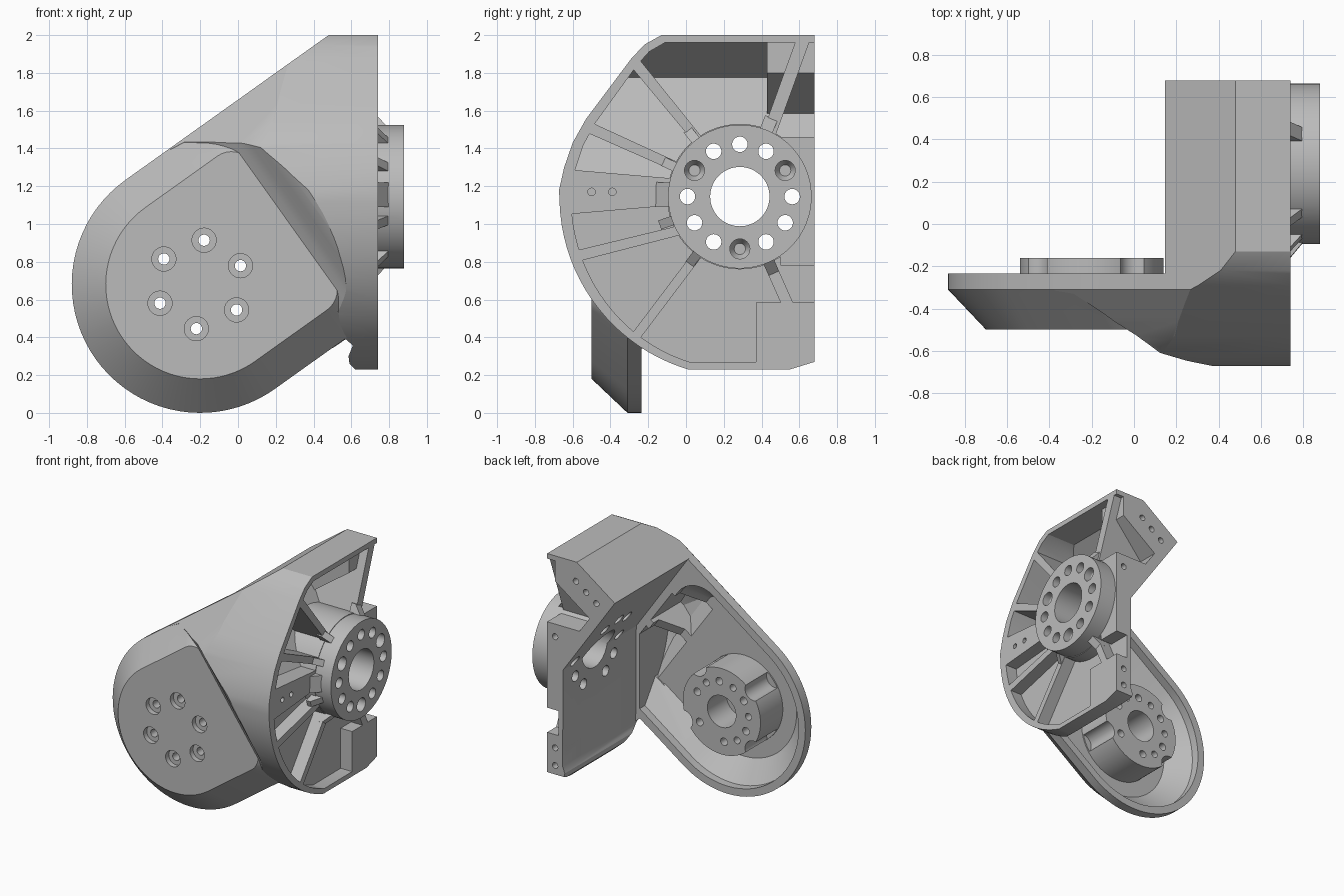
import bpy, bmesh, math

old = bpy.data.objects.get("Cube")
if old:
    bpy.data.objects.remove(old, do_unlink=True)

grey = bpy.data.materials.new("machined_grey")
grey.use_nodes = True
grey.diffuse_color = (0.5, 0.5, 0.5, 1)
grey.node_tree.nodes["Principled BSDF"].inputs["Base Color"].default_value = (0.5, 0.5, 0.5, 1)

# Arm axes: u runs along the tilted arm, v across it
TILT = math.radians(35.5)
C, S = math.cos(TILT), math.sin(TILT)
PLANES = {
    "xz": lambda p, q, h: (p, h, q),
    "yz": lambda p, q, h: (h, p, q),
    "uv": lambda p, q, h: (C * p - S * q, h, S * p + C * q),
    "uy": lambda p, q, h: (C * p - S * h, q, S * p + C * h),
    "vy": lambda p, q, h: (C * h - S * p, q, S * h + C * p),
}


def uv(u, v):
    return (C * u - S * v, S * u + C * v)


def loft(name, plane, *loops):
    """Solid through matching outlines, each given as (points, height)."""
    bm = bmesh.new()
    rings = [[bm.verts.new(PLANES[plane](p, q, h)) for p, q in pts] for pts, h in loops]
    bm.faces.new(rings[0])
    bm.faces.new(rings[-1])
    n = len(rings[0])
    for a, b in zip(rings, rings[1:]):
        for i in range(n):
            j = (i + 1) % n
            bm.faces.new((a[i], a[j], b[j], b[i]))
    bmesh.ops.recalc_face_normals(bm, faces=bm.faces)
    mesh = bpy.data.meshes.new(name)
    bm.to_mesh(mesh)
    bm.free()
    mesh.materials.append(grey)
    obj = bpy.data.objects.new(name, mesh)
    bpy.context.scene.collection.objects.link(obj)
    return obj


def prism(name, plane, pts, a, b):
    return loft(name, plane, (pts, a), (pts, b))


def arc(cx, cy, r, a, b, n):
    return [(cx + r * math.cos(math.radians(a + (b - a) * i / n)),
             cy + r * math.sin(math.radians(a + (b - a) * i / n))) for i in range(n + 1)]


def rod(plane, cx, cy, r, a, b, n=32):
    return prism("rod", plane, arc(cx, cy, r, 0, 360, n)[:-1], a, b)


def combine(obj, tool, how):
    mod = obj.modifiers.new("combine", "BOOLEAN")
    mod.operation, mod.object, mod.solver = how, tool, "EXACT"
    bpy.context.view_layer.objects.active = obj
    bpy.ops.object.modifier_apply(modifier=mod.name)
    bpy.data.objects.remove(tool, do_unlink=True)


def cut(obj, *tools):
    for t in tools:
        combine(obj, t, "DIFFERENCE")


def add(obj, *tools):
    for t in tools:
        combine(obj, t, "UNION")


def keep(obj, *tools):
    for t in tools:
        combine(obj, t, "INTERSECT")


def box(y0, y1, z0, z1, x0=0, x1=1):
    return prism("box", "yz", [(y0, z0), (y1, z0), (y1, z1), (y0, z1)], x0, x1)


def rib(y0, z0, y1, z1, w0, w1, x0=0, x1=1):
    d = math.hypot(y1 - y0, z1 - z0)
    ny, nz = -(z1 - z0) / d / 2, (y1 - y0) / d / 2
    pts = [(y0 + ny * w0, z0 + nz * w0), (y0 - ny * w0, z0 - nz * w0),
           (y1 - ny * w1, z1 - nz * w1), (y1 + ny * w1, z1 + nz * w1)]
    return prism("rib", "yz", pts, x0, x1)


# Rounded arm outline
AU, AV = 0.232, 0.67


def arm_outline(r, end, rc):
    return (arc(AU, AV, r, 90, 270, 40)
            + arc(end - rc, AV - r + rc, rc, 270, 360, 8)
            + arc(end - rc, AV + r - rc, rc, 0, 90, 8))


big, small = arm_outline(0.68, 1.01, 0.31), arm_outline(0.5, 0.83, 0.13)
bracket = loft("bracket", "uv", (big, -0.235), (big, -0.31), (small, -0.5))
keep(bracket, box(-2, 2, -1, 3, -2, 0.74))

# Side housing: plate outline swept across, trimmed by a flowing front
HY, HZ = 0.285, 1.145
side = [(-0.13, 2), (-0.22, 1.95), (-0.29, 1.875), (-0.53, 1.555), (-0.6, 1.43),
        (-0.645, 1.3), (-0.672, 1.18)]
side += arc(HY, HZ, 0.955, 182, 254, 20) + [(0.55, 0.23), (0.68, 0.27), (0.68, 2)]
inner = [(0.8 if y > 0.5 else 0.1 + (y - 0.1) * 0.92, 1.115 + (z - 1.115) * 0.955) for y, z in side]
corner = uv(1.144, 1.35)
housing = prism("housing", "xz", [corner, (0.48, 2), (0.74, 2), (0.74, 0.23), (0.62, 0.23),
                                  (0.59, 0.26), (0.585, 0.3), (0.605, 0.35), (0.6, 1.115)], -0.8, 0.8)
shoulder = [uv(0.5, 1.35), (0.48, 2), (0.74, 2), (0.74, 0.23), (0.62, 0.23), (0.605, 0.36),
            (0.57, 0.39), uv(0.5, -0.01)]
add(housing, prism("shoulder", "xz", shoulder, -0.8, -0.235))
keep(housing, prism("side_trim", "yz", side, -1, 1))
flow = [(0.4, 0.9), (0.4, -0.3), (0.6, -0.33), (0.7, -0.41), (0.76, -0.465), (0.8, -0.497),
        (0.84, -0.528), (0.88, -0.57), (0.92, -0.615), (0.96, -0.652), (1, -0.68), (1.1, -0.73),
        (2.3, -0.75), (2.3, 0.9)]
keep(housing, prism("front_trim", "uy", flow, -1, 2.5))
bevel = [(-1, 0.9), (-1, -0.8), (0.85, -0.8), (0.95, -0.72), (1.05, -0.63), (1.14, -0.545),
         (1.22, -0.46), (1.29, -0.38), (1.35, -0.31), (1.35, 0.9)]
keep(housing, prism("bevel_trim", "vy", bevel, -1, 3))
add(bracket, housing)

# Pockets on the outer side, divided by ribs, hub and end blocks
pocket = prism("pocket", "xz", [uv(1.22, 1.31), (0.9, 2.25), (0.9, 0.1), (0.64, 0.1), (0.64, 1.204)], -1, 1)
keep(pocket, prism("pocket_trim", "yz", inner, 0, 1))
ribs = [(-0.3, 1.89, 0.06, 1.45, 0.06, 0.05), (-0.6, 1.55, 0, 1.28, 0.06, 0.05),
        (-0.7, 1.17, 0, 1.17, 0.25, 0.13), (-0.66, 0.81, 0, 0.975, 0.06, 0.05),
        (-0.27, 0.4, 0.07, 0.85, 0.05, 0.05), (0.54, 0.57, 0.42, 0.84, 0.06, 0.06),
        (0.64, 2.03, 0.43, 1.45, 0.07, 0.07)]
cut(pocket, rod("yz", HY, HZ, 0.385, 0, 1, 64), *[rib(*r) for r in ribs])
cut(pocket, box(0.37, 1, 0, 0.585), box(0.5, 1, 0.78, 1.46))
cut(pocket, prism("bar", "xz", [uv(1, 1.075), (0.672, 1.8), (0.672, 2.3), uv(1, 1.6)], 0.43, 1))
cut(bracket, pocket)

# Hollow arm, open at the back
wide, narrow = arm_outline(0.62, 1.05, 0.22), arm_outline(0.46, 0.89, 0.06)
hollow = loft("hollow", "uv", (wide, -0.15), (wide, -0.3), (narrow, -0.44))
keep(hollow, box(-2, 2, -1, 3, -2, 0.57))
cut(bracket, hollow)
for v0, v1 in ((0.2, 0.63), (0.7, 1.02)):
    deep = prism("deep", "uy", [(0.7, -0.2), (0.7, -0.44), (0.82, -0.44), (0.95, -0.58),
                                (1.08, -0.62), (1.08, -0.2)], v0, v1)
    keep(deep, prism("deep_trim", "yz", inner, -2, 0.57))
    cut(bracket, deep)

# Lobed boss inside the arm
BX, BZ = -0.2, 0.68
boss = rod("xz", BX, BZ, 0.34, -0.46, -0.16, 64)
for a in (55, 140, 220, 335):
    x, z = arc(BX, BZ, 0.365, a, a, 1)[0]
    cut(boss, rod("xz", x, z, 0.075, -0.43, 0))
cut(boss, rod("xz", BX, BZ, 0.125, -0.4, 0, 48))
add(bracket, boss)
for x, z in arc(BX, BZ, 0.235, 25, 325, 5):
    cut(bracket, rod("xz", x, z, 0.03, -0.7, 0, 20), rod("xz", x, z, 0.064, -0.7, -0.46))
for x, z in arc(BX, BZ, 0.235, 55, 235, 3):
    cut(bracket, rod("xz", x, z, 0.027, -0.24, 0, 20))

# Hub with gussets flowing onto the ribs
hub = rod("yz", HY, HZ, 0.38, 0.63, 0.88, 96)
for y0, z0, y1, z1, w0, w1 in ribs:
    d = math.hypot(y0 - HY, z0 - HZ)
    out = [HY + (y0 - HY) / d * 0.45, HZ + (z0 - HZ) / d * 0.45]
    mid = [HY + (y0 - HY) / d * 0.36, HZ + (z0 - HZ) / d * 0.36]
    gusset = rib(*mid, *out, w1, w1, 0.7, 0.81)
    for vert in gusset.data.vertices:
        if vert.co.x > 0.8 and math.hypot(vert.co.y - HY, vert.co.z - HZ) > 0.42:
            vert.co.x = 0.735
    add(hub, gusset)
add(bracket, hub)
cut(bracket, rod("yz", HY, HZ, 0.157, 0, 1, 64))
for i, (y, z) in enumerate(arc(HY, HZ, 0.277, 0, 330, 11)):
    if i % 4 == 1:
        rim, tip = arc(y, z, 0.053, 0, 360, 24)[:-1], arc(y, z, 0.03, 0, 360, 24)[:-1]
        cut(bracket, loft("blind_hole", "yz", (rim, 0.95), (rim, 0.82), (tip, 0.78)))
    else:
        cut(bracket, rod("yz", y, z, 0.041, 0, 1, 24))

# Small screw holes in the web and the back end
for y in (-0.5, -0.39):
    cut(bracket, rod("yz", y, 1.17, 0.02, 0.66, 1, 16))
for x, z in (uv(1.25, 1.22), uv(1.36, 1.22), uv(1.47, 1.22), (0.67, 1.36), (0.67, 0.48), (0.67, 0.34)):
    cut(bracket, rod("xz", x, z, 0.024, 0.55, 1, 16))

# Smooth curved walls, crisp edges
bpy.ops.object.select_all(action="DESELECT")
bracket.select_set(True)
bpy.context.view_layer.objects.active = bracket
bpy.ops.object.shade_smooth_by_angle(angle=math.radians(25))
